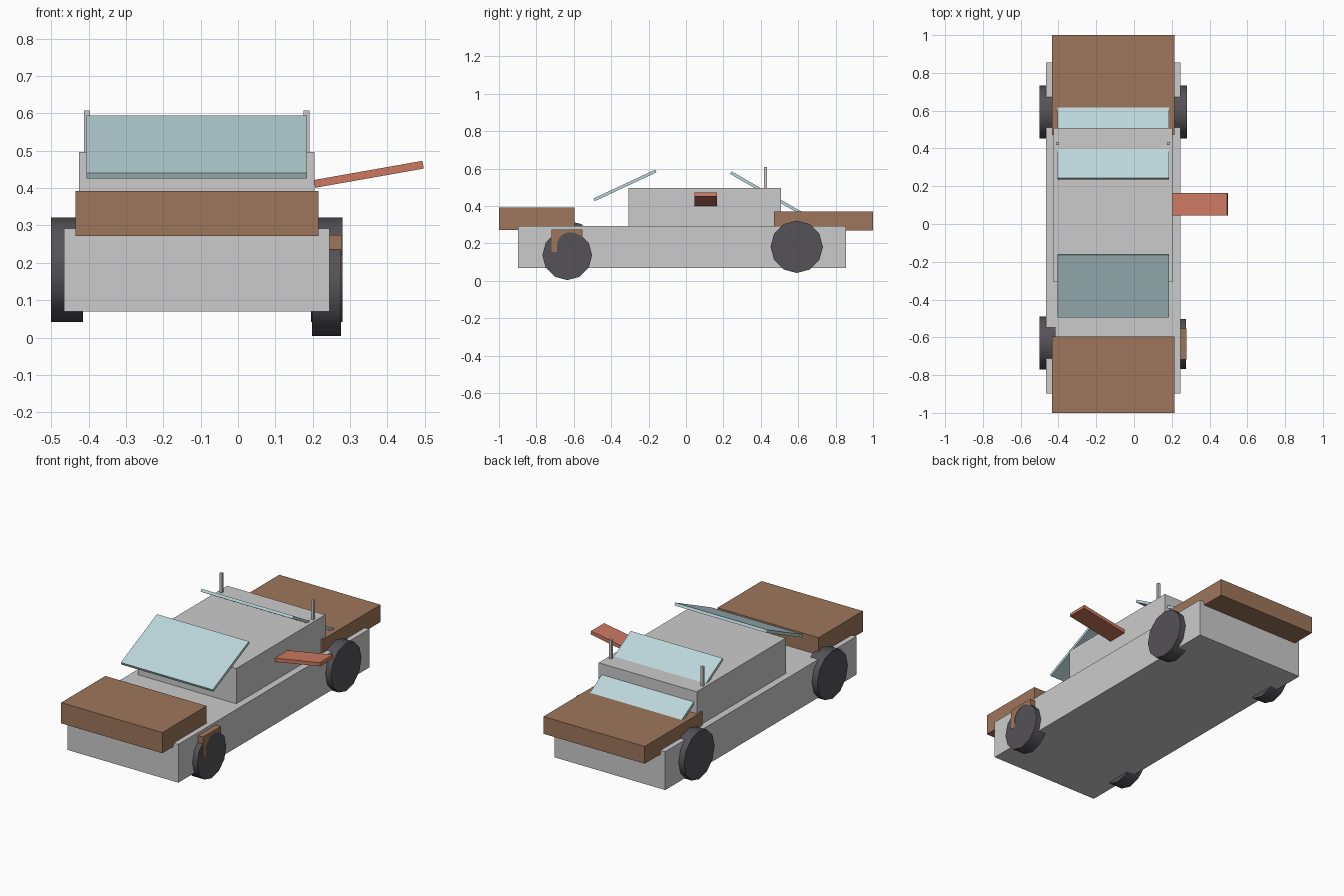
import bpy, bmesh
from math import radians, cos, sin, pi
from mathutils import Matrix

if "Cube" in bpy.data.objects:
    bpy.data.objects.remove(bpy.data.objects["Cube"])


def material(name, rgb):
    m = bpy.data.materials.new(name)
    m.diffuse_color = (*rgb, 1)
    m.use_nodes = True
    m.node_tree.nodes["Principled BSDF"].inputs["Base Color"].default_value = m.diffuse_color
    return m


BROWN = material("brown", (0.34, 0.18, 0.105))
DARK = material("dark", (0.09, 0.085, 0.095))
RED = material("red", (0.60, 0.19, 0.12))
GLASS = material("glass", (0.50, 0.68, 0.71))


def finish(name, bm, mat=None):
    bmesh.ops.recalc_face_normals(bm, faces=bm.faces)
    me = bpy.data.meshes.new(name)
    bm.to_mesh(me)
    bm.free()
    ob = bpy.data.objects.new(name, me)
    bpy.context.collection.objects.link(ob)
    if mat:
        me.materials.append(mat)
    return ob


def slab(name, centre, size, mat=None, axis='X', angle=0):
    bm = bmesh.new()
    bmesh.ops.create_cube(bm, size=1, matrix=Matrix.Diagonal((*size, 1)))
    ob = finish(name, bm, mat)
    ob.matrix_world = Matrix.Translation(centre) @ Matrix.Rotation(radians(angle), 4, axis)
    return ob


def box(name, x, y, z, mat=None):
    spans = (x, y, z)
    return slab(name, [(a + b) / 2 for a, b in spans], [b - a for a, b in spans], mat)


def wheel(name, x, y, z, r):
    bm = bmesh.new()
    bmesh.ops.create_cone(bm, cap_ends=True, segments=12, radius1=r, radius2=r,
                          depth=x[1] - x[0],
                          matrix=Matrix.Translation(((x[0] + x[1]) / 2, y, z))
                          @ Matrix.Rotation(pi / 2, 4, 'Y'))
    for f in bm.faces:
        f.smooth = len(f.verts) == 4
    for e in bm.edges:
        e.smooth = all(len(f.verts) == 4 for f in e.link_faces)
    return finish(name, bm, DARK)


# Body and cabin
box("lower_body", (-0.465, 0.245), (-0.897, 0.855), (0.07, 0.292))
box("cabin", (-0.425, 0.205), (-0.308, 0.508), (0.285, 0.497))

# Hood and trunk lid
box("hood", (-0.435, 0.215), (-1.0, -0.595), (0.272, 0.392), BROWN)
box("trunk_lid", (-0.435, 0.215), (0.47, 1.0), (0.27, 0.37), BROWN)

# Wheels, with the front right one dropped
wheel("rear_right_wheel", (0.195, 0.28), 0.592, 0.182, 0.14)
wheel("rear_left_wheel", (-0.5, -0.415), 0.592, 0.182, 0.14)
wheel("front_left_wheel", (-0.5, -0.415), -0.63, 0.182, 0.14)
wheel("front_right_wheel", (0.198, 0.276), -0.635, 0.137, 0.133)

# Broken fender: L-shaped plate with an arched inner edge
profile = [(-0.69, 0.155), (-0.718, 0.155), (-0.718, 0.275), (-0.553, 0.275), (-0.553, 0.238)]
for i in range(8):
    a = radians(52 + i * 16)
    profile.append((-0.617 + 0.074 * cos(a), 0.186 + 0.074 * sin(a)))
bm = bmesh.new()
face = bm.faces.new([bm.verts.new((0.235, y, z)) for y, z in profile])
ext = bmesh.ops.extrude_face_region(bm, geom=[face])
bmesh.ops.translate(bm, vec=(0.043, 0, 0),
                    verts=[v for v in ext["geom"] if isinstance(v, bmesh.types.BMVert)])
finish("front_right_fender", bm, BROWN)

# Tilted windows
slab("windshield", (-0.11, -0.327, 0.51), (0.59, 0.365, 0.016), GLASS, 'X', 25)
slab("rear_window", (-0.11, 0.43, 0.469), (0.59, 0.44, 0.016), GLASS, 'X', -30)

# Roof posts
for side, x in (("left", -0.404), ("right", 0.183)):
    box(side + "_roof_post", (x - 0.008, x + 0.008), (0.418, 0.434), (0.49, 0.608))

# Open flap on the right side
slab("side_flap", (0.35, 0.105, 0.437), (0.295, 0.12, 0.021), RED, 'Y', -10)
